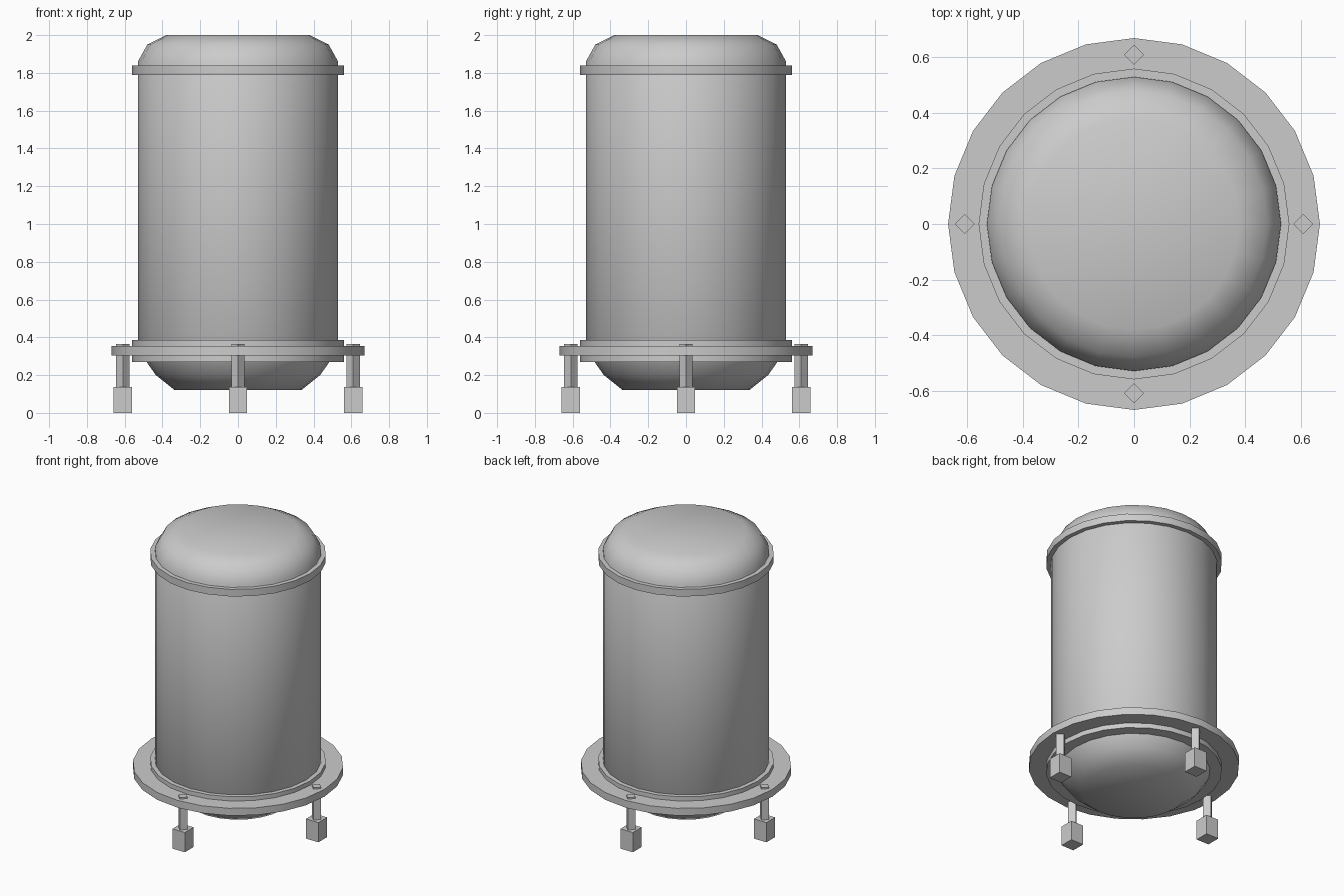
import bpy, bmesh, math

if "Cube" in bpy.data.objects:
    bpy.data.objects.remove(bpy.data.objects["Cube"])

SIDES = 24


def lathe(name, profile):
    """Revolve (radius, z) points, listed bottom to top, and cap both ends."""
    bm = bmesh.new()
    rings = []
    for r, z in profile:
        rings.append([bm.verts.new((r * math.cos(2 * math.pi * i / SIDES),
                                    r * math.sin(2 * math.pi * i / SIDES), z))
                      for i in range(SIDES)])
    for low, high in zip(rings, rings[1:]):
        for i in range(SIDES):
            j = (i + 1) % SIDES
            bm.faces.new((low[i], low[j], high[j], high[i]))
    bm.faces.new(rings[0][::-1])
    bm.faces.new(rings[-1])
    mesh = bpy.data.meshes.new(name)
    bm.to_mesh(mesh)
    bm.free()
    ob = bpy.data.objects.new(name, mesh)
    bpy.context.collection.objects.link(ob)
    bpy.ops.object.select_all(action='DESELECT')
    ob.select_set(True)
    bpy.context.view_layer.objects.active = ob
    bpy.ops.object.shade_smooth_by_angle(angle=math.radians(45))
    return ob


def box(name, x, y, z0, z1, width, turn=0):
    bpy.ops.mesh.primitive_cube_add(size=1, location=(x, y, (z0 + z1) / 2),
                                    rotation=(0, 0, turn))
    ob = bpy.context.object
    ob.name = name
    ob.scale = (width, width, z1 - z0)
    return ob


# Tank with domed top and bottom
lathe("tank_body", [(0.335, 0.12), (0.435, 0.20), (0.53, 0.335), (0.53, 1.86),
                    (0.48, 1.95), (0.38, 2.0)])

# Bands and support flange
lathe("upper_band", [(0.56, 1.79), (0.56, 1.84)])
lathe("lower_band", [(0.56, 0.27), (0.56, 0.385)])
lathe("support_flange", [(0.67, 0.304), (0.67, 0.355)])

# Four legs: diamond post through the flange, square foot below
for side, x, y in (("right", 1, 0), ("back", 0, 1), ("left", -1, 0), ("front", 0, -1)):
    box(side + "_leg_post", 0.61 * x, 0.61 * y, 0.13, 0.365, 0.05, math.pi / 4)
    box(side + "_foot", 0.61 * x, 0.61 * y, 0.0, 0.138, 0.097)
